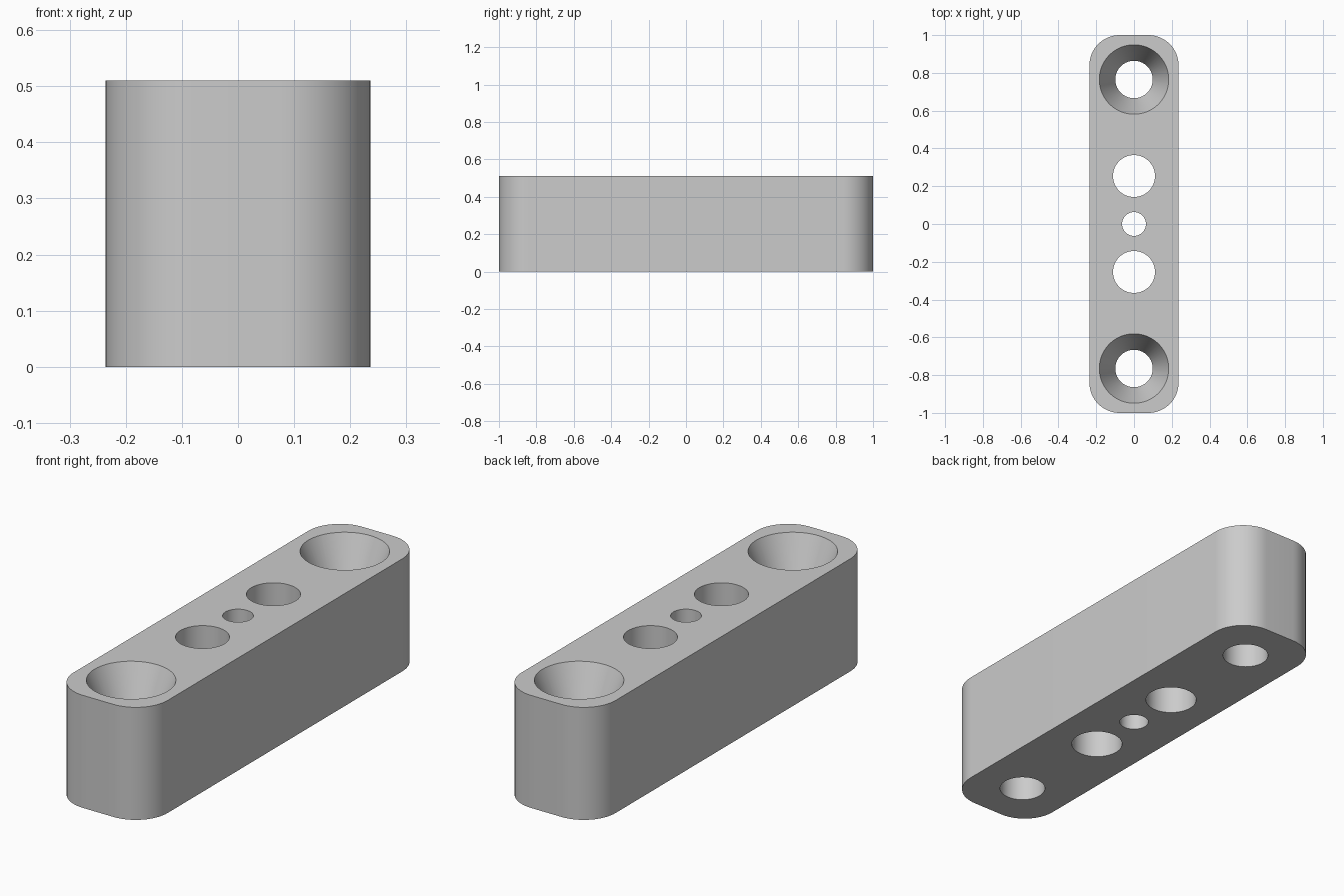
import bpy, bmesh
from math import radians, pi, cos, sin

if "Cube" in bpy.data.objects:
    bpy.data.objects.remove(bpy.data.objects["Cube"])

HALF_W, HALF_L, HEIGHT, CORNER = 0.236, 1.0, 0.51, 0.16
SINK_DEPTH = 0.2
SEGMENTS = 64

grey = bpy.data.materials.new("light_grey")
grey.use_nodes = True
grey.diffuse_color = (0.6, 0.6, 0.6, 1)
grey.node_tree.nodes["Principled BSDF"].inputs["Base Color"].default_value = grey.diffuse_color


def add_object(name, bm):
    bmesh.ops.recalc_face_normals(bm, faces=bm.faces)
    mesh = bpy.data.meshes.new(name)
    bm.to_mesh(mesh)
    bm.free()
    mesh.materials.append(grey)
    obj = bpy.data.objects.new(name, mesh)
    bpy.context.collection.objects.link(obj)
    return obj


# Block: rounded rectangle outline, extruded upward
bm = bmesh.new()
outline = []
for quarter, (sx, sy) in enumerate([(1, 1), (-1, 1), (-1, -1), (1, -1)]):
    for step in range(17):
        a = (quarter + step / 16) * pi / 2
        outline.append(bm.verts.new((sx * (HALF_W - CORNER) + CORNER * cos(a),
                                     sy * (HALF_L - CORNER) + CORNER * sin(a), 0)))
base = bm.faces.new(outline)
top = bmesh.ops.extrude_face_region(bm, geom=[base], use_keep_orig=True)["geom"]
bmesh.ops.translate(bm, vec=(0, 0, HEIGHT),
                    verts=[v for v in top if isinstance(v, bmesh.types.BMVert)])
block = add_object("mounting_block", bm)


def drill(y, profile):
    """Cut a round hole whose (radius, height) profile is stacked in rings."""
    bm = bmesh.new()
    rings = [[bm.verts.new((r * cos(2 * pi * i / SEGMENTS), y + r * sin(2 * pi * i / SEGMENTS), z))
              for i in range(SEGMENTS)] for r, z in profile]
    for low, high in zip(rings, rings[1:]):
        for i in range(SEGMENTS):
            j = (i + 1) % SEGMENTS
            bm.faces.new((low[i], low[j], high[j], high[i]))
    bm.faces.new(rings[0])
    bm.faces.new(rings[-1])
    cutter = add_object("hole_cutter", bm)
    cutter.hide_render = True
    mod = block.modifiers.new("hole", "BOOLEAN")
    mod.operation = "DIFFERENCE"
    mod.solver = "EXACT"
    mod.object = cutter
    bpy.context.view_layer.objects.active = block
    bpy.ops.object.modifier_apply(modifier=mod.name)
    bpy.data.objects.remove(cutter)


def straight(radius):
    return [(radius, -0.1), (radius, HEIGHT + 0.1)]


# Countersunk screw holes at the ends; the cone ends flush with the top
screw, rim, over = 0.099, 0.184, 0.1
flare = rim + (rim - screw) * over / SINK_DEPTH
countersunk = [(screw, -0.1), (screw, HEIGHT - SINK_DEPTH), (flare, HEIGHT + over)]
for side in (1, -1):
    drill(side * 0.765, countersunk)
    drill(side * 0.254, straight(0.111))

# Small centre hole
drill(0, straight(0.063))

# Smooth curved walls, crisp rims
bpy.ops.object.select_all(action="DESELECT")
block.select_set(True)
bpy.context.view_layer.objects.active = block
bpy.ops.object.shade_smooth_by_angle(angle=radians(20))
